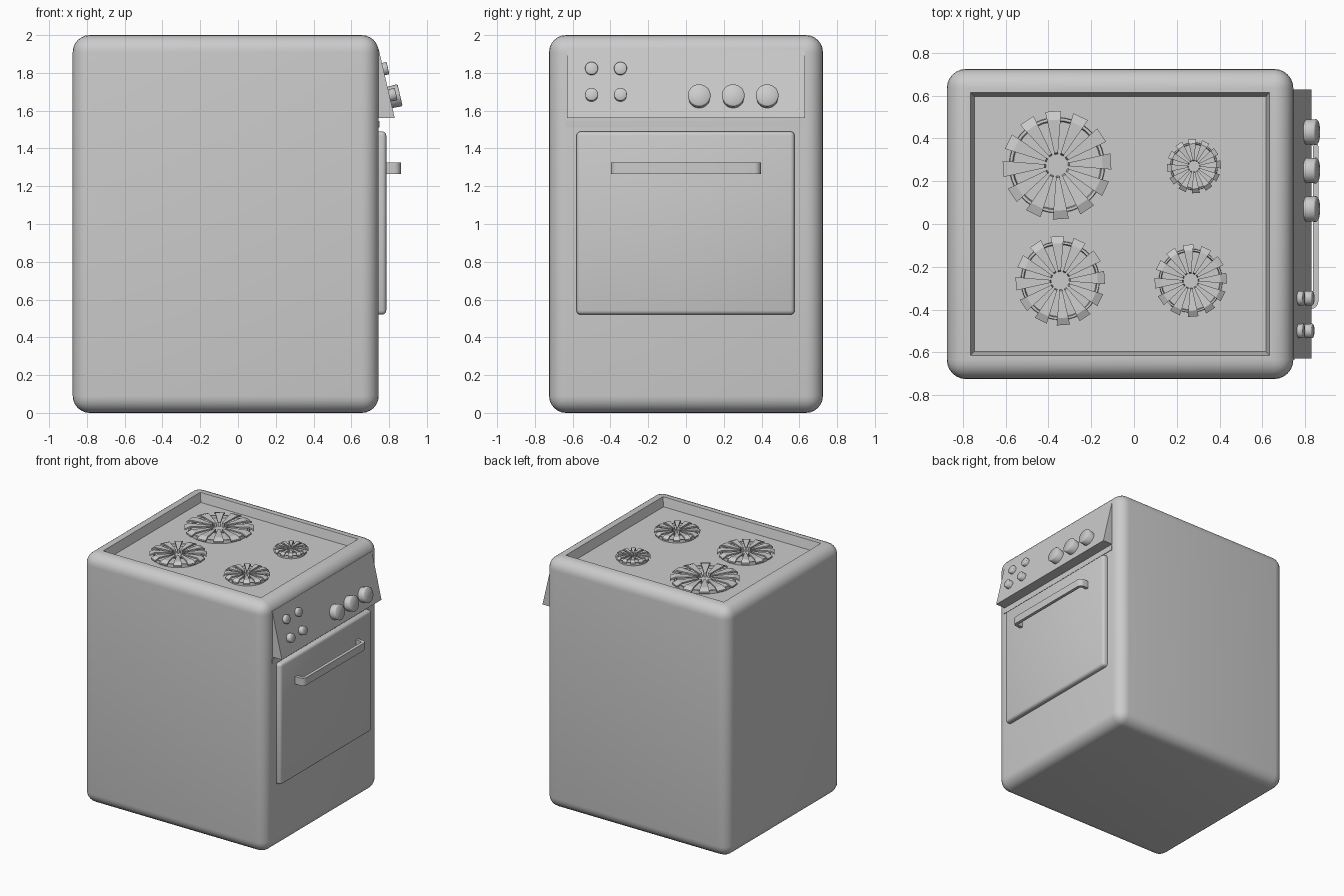
import bpy, bmesh, math
from mathutils import Matrix, Vector

cube = bpy.data.objects.get("Cube")
if cube:
    bpy.data.objects.remove(cube, do_unlink=True)


def finish(name, bm, matrix=None, angle=35):
    bmesh.ops.recalc_face_normals(bm, faces=bm.faces)
    mesh = bpy.data.meshes.new(name)
    bm.to_mesh(mesh)
    bm.free()
    obj = bpy.data.objects.new(name, mesh)
    bpy.context.collection.objects.link(obj)
    if matrix:
        obj.matrix_world = matrix
    bpy.ops.object.select_all(action='DESELECT')
    obj.select_set(True)
    bpy.context.view_layer.objects.active = obj
    bpy.ops.object.shade_smooth_by_angle(angle=math.radians(angle))
    return obj


def box(lo, hi, bevel=0, segments=1):
    lo, hi = Vector(lo), Vector(hi)
    bm = bmesh.new()
    bmesh.ops.create_cube(bm, size=1, matrix=Matrix.Translation((lo + hi) / 2)
                          @ Matrix.Diagonal((*(hi - lo), 1)))
    if bevel:
        bmesh.ops.bevel(bm, geom=bm.edges[:], offset=bevel, segments=segments,
                        profile=0.5, affect='EDGES')
    return bm


def prism(points, offset):
    bm = bmesh.new()
    face = bm.faces.new([bm.verts.new(p) for p in points])
    moved = bmesh.ops.extrude_face_region(bm, geom=[face])["geom"]
    bmesh.ops.translate(bm, vec=offset,
                        verts=[v for v in moved if isinstance(v, bmesh.types.BMVert)])
    return bm


def lathe(profile, steps=32):
    bm = bmesh.new()
    verts = [bm.verts.new((r, 0, z)) for r, z in profile]
    edges = [bm.edges.new(pair) for pair in zip(verts, verts[1:])]
    bmesh.ops.spin(bm, geom=verts + edges, axis=(0, 0, 1), cent=(0, 0, 0),
                   angle=math.tau, steps=steps)
    bmesh.ops.remove_doubles(bm, verts=bm.verts, dist=1e-5)
    return bm


# Rounded body with a sunken hob
FLOOR = 1.93
bm = box((-0.875, -0.725, 0), (0.745, 0.725, 2), 0.09, 6)
bm.normal_update()
top = max(bm.faces, key=lambda f: f.calc_center_median().z)
bmesh.ops.inset_region(bm, faces=[top], thickness=0.03)
bmesh.ops.inset_region(bm, faces=[top], thickness=0.025)
bmesh.ops.translate(bm, verts=top.verts[:], vec=(0, 0, FLOOR - 2))
finish("oven_body", bm)

# Sloped control panel and the thin strip beneath it
PANEL_TOP, PANEL_LOW = 1.925, 1.56
SLOPE = 0.085 / (PANEL_TOP - PANEL_LOW)
panel = [(0.68, PANEL_TOP), (0.745, PANEL_TOP), (0.83, PANEL_LOW), (0.68, PANEL_LOW)]
finish("control_panel", prism([(x, -0.63, z) for x, z in panel], (0, 1.26, 0)))
finish("panel_strip", box((0.7, -0.635, 1.51), (0.75, 0.63, 1.545)))

# Knobs stand square to the sloped panel
tilt = Matrix.Rotation(math.pi / 2 - math.atan(SLOPE), 4, 'Y')


def knob(name, y, z, radius, depth):
    x = 0.745 + (PANEL_TOP - z) * SLOPE
    soft = radius * 0.1
    profile = [(0, -0.01), (radius * 0.95, -0.01), (radius, depth - soft),
               (radius - soft, depth), (0, depth)]
    finish(name, lathe(profile), Matrix.Translation((x, y, z)) @ tilt, 50)


for i, y in enumerate((0.07, 0.25, 0.43)):
    knob(f"large_knob_{i + 1}", y, 1.67, 0.06, 0.055)
for i, y in enumerate((-0.5, -0.347)):
    knob(f"upper_small_knob_{i + 1}", y, 1.82, 0.034, 0.025)
    knob(f"lower_small_knob_{i + 1}", y, 1.68, 0.034, 0.036)

# Oven door
finish("oven_door", box((0.7, -0.58, 0.52), (0.785, 0.575, 1.49), 0.022, 3))

# Flat band handle with rounded corners
def band_half(x_out, half, radius):
    arc = [(half, 0.77)]
    for i in range(6):
        a = math.pi / 2 * i / 5
        arc.append((half - radius + radius * math.cos(a),
                    x_out - radius + radius * math.sin(a)))
    return arc


outer = band_half(0.862, 0.397, 0.035)
inner = band_half(0.837, 0.372, 0.012)
loop = (outer + [(-y, x) for y, x in reversed(outer)]
        + [(-y, x) for y, x in inner] + list(reversed(inner)))
finish("door_handle", prism([(x, y, 1.265) for y, x in loop], (0, 0, 0.06)))

# Burners: a low dish under twelve radial wedge fingers
FINGERS = 12
HALF_ANGLE = math.radians(8.5)


def burner(name, x, y, radius):
    place = Matrix.Translation((x, y, FLOOR))
    dish = [(0, 0.008), (radius * 0.8, 0.008), (radius * 0.82, 0.025),
            (radius * 0.87, 0.025), (radius * 0.88, -0.005)]
    finish(name + "_dish", lathe(dish, 36), place)
    # Finger section: upright inner end, level top, drooping outer end
    section = [(0.2, 0.005), (0.23, 0.038), (0.84, 0.045), (1, 0.03),
               (1, 0.018), (0.84, 0.033), (0.27, 0.028), (0.25, 0.005)]
    bm = bmesh.new()
    for i in range(FINGERS):
        middle = math.tau * i / FINGERS + math.radians(4)
        sides = []
        for a in (middle - HALF_ANGLE, middle + HALF_ANGLE):
            sides.append([bm.verts.new((r * radius * math.cos(a),
                                        r * radius * math.sin(a), z))
                          for r, z in section])
        left, right = sides
        bm.faces.new(left)
        bm.faces.new(right[::-1])
        for j in range(len(section)):
            bm.faces.new((left[j - 1], left[j], right[j], right[j - 1]))
    finish(name + "_grate", bm, place, 20)


burner("back_left_burner", -0.36, 0.275, 0.255)
burner("front_left_burner", -0.345, -0.265, 0.21)
burner("back_right_burner", 0.28, 0.27, 0.127)
burner("front_right_burner", 0.265, -0.265, 0.17)
